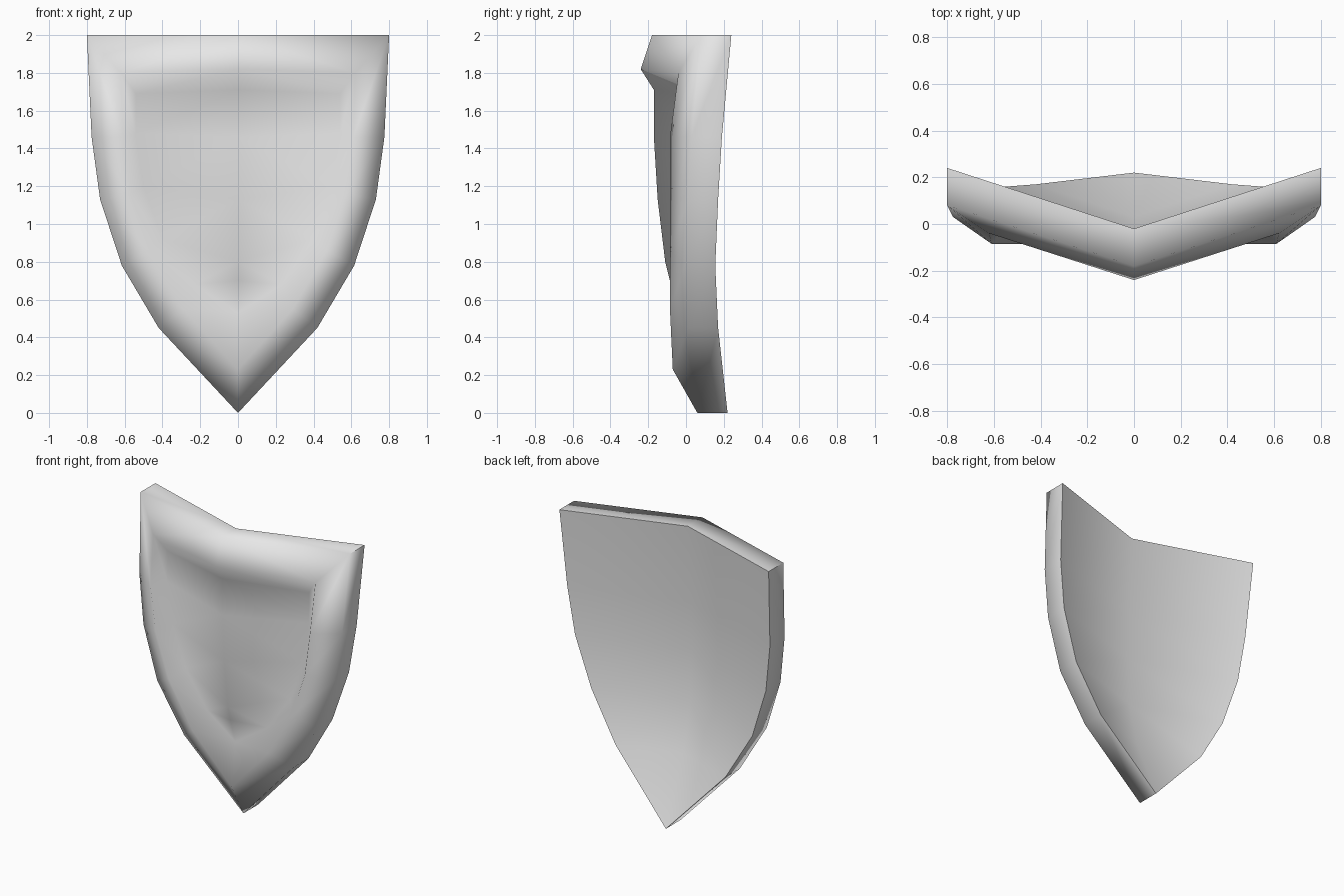
import bpy
import bmesh

cube = bpy.data.objects.get("Cube")
if cube:
    bpy.data.objects.remove(cube, do_unlink=True)

THICKNESS = 0.16

# Half outlines: top centre, top corner, down the side, bottom tip
back_edge = [(0, -0.02, 2), (0.8, 0.24, 2), (0.775, 0.19, 1.46), (0.73, 0.17, 1.13),
             (0.615, 0.155, 0.78), (0.42, 0.17, 0.45), (0, 0.22, 0)]
front_edge = [(x, y - THICKNESS, z) for x, y, z in back_edge]
rim_ridge = [(0, -0.24, 1.82), (0.62, -0.04, 1.8), (0.61, -0.085, 1.46), (0.57, -0.085, 1.16),
             (0.47, -0.085, 0.86), (0.29, -0.085, 0.55), (0, -0.07, 0.23)]
panel_edge = [(0, -0.17, 1.71), (0.54, 0.005, 1.69), (0.54, 0, 1.48), (0.5, 0, 1.2),
              (0.4, 0, 0.92), (0.23, -0.01, 0.68), (0, -0.03, 0.53)]

# Centre lines, one point for each side point
back_spine = [(0, -0.06, 1.46), (0, -0.065, 1.13), (0, -0.045, 0.78), (0, 0.03, 0.45)]
panel_spine = [(0, -0.17, 1.46), (0, -0.15, 1.13), (0, -0.11, 0.8), (0, -0.085, 0.7)]

bm = bmesh.new()


def add_points(points):
    return [bm.verts.new(p) for p in points]


def fill(ring, spine):
    """Close a half outline with strips running out from the centre line."""
    inner = [ring[0]] + add_points(spine) + [ring[-1]]
    bm.faces.new((inner[0], ring[0 + 1], ring[2], inner[1]))
    for i in range(1, len(spine)):
        bm.faces.new((inner[i], ring[i + 1], ring[i + 2], inner[i + 1]))
    bm.faces.new((inner[-2], ring[-2], ring[-1]))


# Edge wall, raised rim and inner slope
rings = [add_points(r) for r in (back_edge, front_edge, rim_ridge, panel_edge)]
for outer, inner in zip(rings, rings[1:]):
    for i in range(len(outer) - 1):
        bm.faces.new((outer[i], outer[i + 1], inner[i + 1], inner[i]))

# Hollow back and recessed front panel
fill(rings[0], back_spine)
fill(rings[-1], panel_spine)

# Mirror into a whole shield
mirrored = bmesh.ops.duplicate(bm, geom=bm.verts[:] + bm.edges[:] + bm.faces[:])["geom"]
copies = [v for v in mirrored if isinstance(v, bmesh.types.BMVert)]
for v in copies:
    v.co.x = -v.co.x
bmesh.ops.reverse_faces(bm, faces=[f for f in mirrored if isinstance(f, bmesh.types.BMFace)])
bmesh.ops.remove_doubles(bm, verts=bm.verts[:], dist=0.0001)
bmesh.ops.recalc_face_normals(bm, faces=bm.faces[:])

# Smooth all over, with hard lines round the back and at the top corners
back_points = {(round(abs(x), 3), round(y, 3), round(z, 3)) for x, y, z in back_edge}


def on_back(v):
    return (round(abs(v.co.x), 3), round(v.co.y, 3), round(v.co.z, 3)) in back_points


for f in bm.faces:
    f.smooth = True
for e in bm.edges:
    a, b = e.verts
    corner = all(abs(v.co.x) > 0.79 and v.co.z > 1.99 for v in e.verts)
    tip = all(v.co.z < 0.01 for v in e.verts)
    if (on_back(a) and on_back(b)) or corner or tip:
        e.smooth = False

mesh = bpy.data.meshes.new("shield")
bm.to_mesh(mesh)
bm.free()

# Plain grey material
grey = bpy.data.materials.new("light_grey")
grey.use_nodes = True
colour = (0.8, 0.8, 0.8, 1)
grey.diffuse_color = colour
grey.node_tree.nodes["Principled BSDF"].inputs["Base Color"].default_value = colour
mesh.materials.append(grey)

shield = bpy.data.objects.new("shield", mesh)
bpy.context.collection.objects.link(shield)
